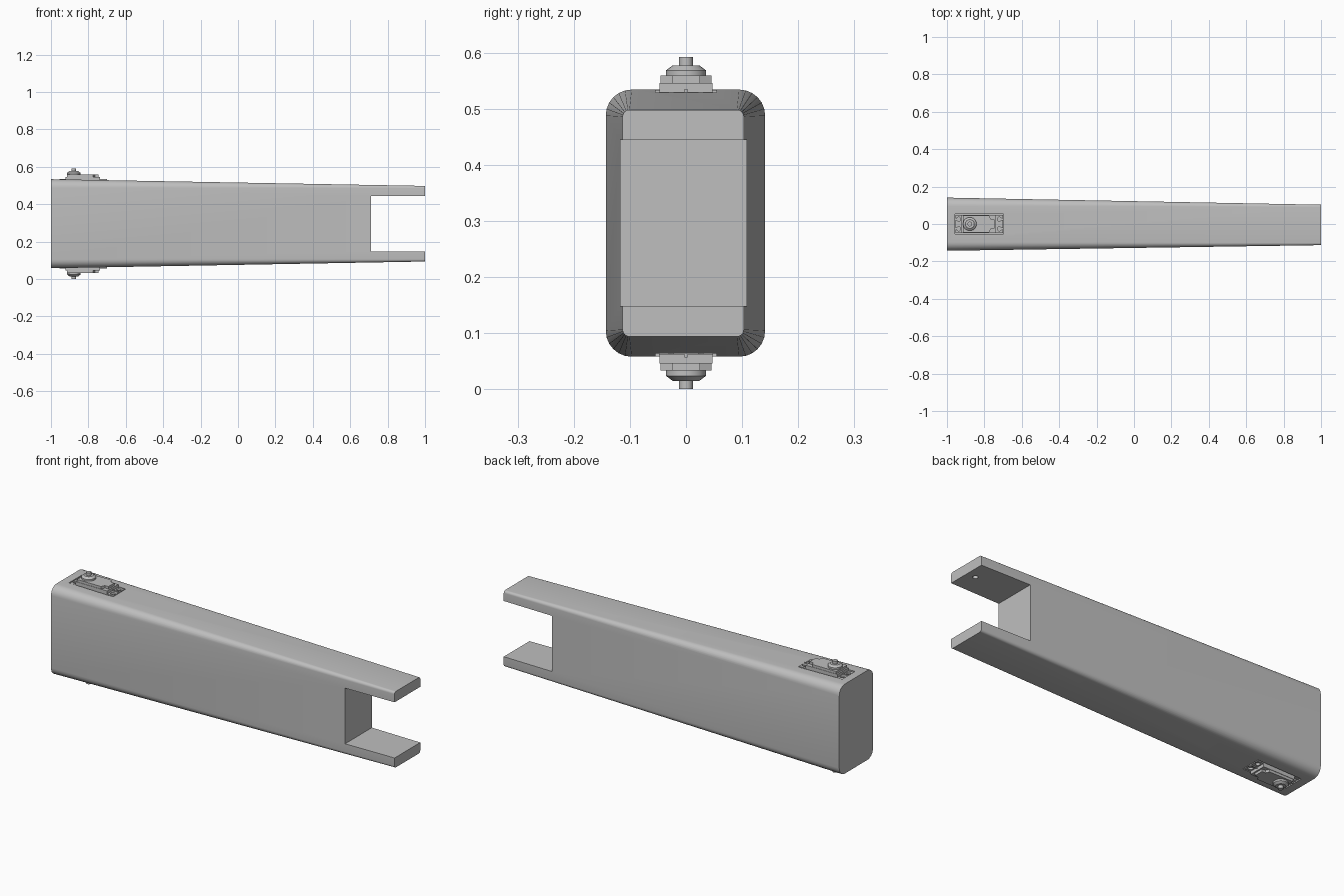
import bpy, bmesh
from math import sin, cos, pi, radians

MID_Z = 0.296

if "Cube" in bpy.data.objects:
    bpy.data.objects.remove(bpy.data.objects["Cube"])

grey = bpy.data.materials.new("plain grey")
grey.use_nodes = True
grey.diffuse_color = (0.52, 0.52, 0.52, 1)
grey.node_tree.nodes["Principled BSDF"].inputs["Base Color"].default_value = (0.52, 0.52, 0.52, 1)


def loft(name, rings):
    """Closed solid through rings of equal point count."""
    bm = bmesh.new()
    loops = [[bm.verts.new(p) for p in ring] for ring in rings]
    n = len(loops[0])
    for a, b in zip(loops, loops[1:]):
        for i in range(n):
            j = (i + 1) % n
            bm.faces.new((a[i], a[j], b[j], b[i]))
    bm.faces.new(loops[0])
    bm.faces.new(loops[-1])
    bmesh.ops.recalc_face_normals(bm, faces=bm.faces)
    mesh = bpy.data.meshes.new(name)
    bm.to_mesh(mesh)
    bm.free()
    mesh.materials.append(grey)
    ob = bpy.data.objects.new(name, mesh)
    bpy.context.collection.objects.link(ob)
    return ob


def prism(name, outline, z0, z1, flip=False):
    zs = [2 * MID_Z - z if flip else z for z in (z0, z1)]
    return loft(name, [[(x, y, z) for x, y in outline] for z in zs])


def rect(x0, x1, y0, y1):
    return [(x0, y0), (x1, y0), (x1, y1), (x0, y1)]


def circle(cx, cy, r, n=24):
    return [(cx + r * cos(2 * pi * i / n), cy + r * sin(2 * pi * i / n)) for i in range(n)]


def rounded_section(x, y0, y1, z0, z1, r, seg=6):
    pts = []
    corners = ((y1 - r, z1 - r), (y0 + r, z1 - r), (y0 + r, z0 + r), (y1 - r, z0 + r))
    for q, (cy, cz) in enumerate(corners):
        for i in range(seg + 1):
            a = pi / 2 * (q + i / seg)
            pts.append((x, cy + r * cos(a), cz + r * sin(a)))
    return pts


def activate(ob):
    bpy.ops.object.select_all(action='DESELECT')
    ob.select_set(True)
    bpy.context.view_layer.objects.active = ob


def cut(ob, cutter):
    mod = ob.modifiers.new("cut", 'BOOLEAN')
    mod.operation = 'DIFFERENCE'
    mod.solver = 'EXACT'
    mod.object = cutter
    activate(ob)
    bpy.ops.object.modifier_apply(modifier=mod.name)
    bpy.data.objects.remove(cutter)


def smooth(ob, angle=25):
    activate(ob)
    bpy.ops.object.shade_smooth_by_angle(angle=radians(angle))


# Tapered arm with forked tip
arm = loft("tapered_arm", [
    rounded_section(-1, -0.143, 0.141, 0.058, 0.534, 0.046),
    rounded_section(1, -0.113, 0.103, 0.094, 0.498, 0.012)])
cut(arm, prism("fork_cutter", rect(0.712, 1.2, -0.3, 0.3), 0.148, 0.444))
# Blind socket in the upper fork
cut(arm, prism("socket_cutter", circle(0.95, 0, 0.013), 0.42, 0.475))
# Shallow servo pockets, top and bottom
for flip in (False, True):
    cut(arm, prism("pocket_cutter", rect(-0.957, -0.697, -0.054, 0.054), 0.515, 0.6, flip))
smooth(arm)


def tab_outline(inner, outer):
    """Mounting ear with two keyhole slots open to its outer edge."""
    s = 1 if outer > inner else -1
    pts = [(inner, -0.048), (outer, -0.048)]
    for cy in (-0.026, 0.026):
        cx = (inner + outer) / 2
        pts.append((outer, cy - 0.004))
        for i in range(13):
            a = -0.4 - (2 * pi - 0.8) * i / 12
            pts.append((cx + s * 0.011 * cos(a), cy + 0.011 * sin(a)))
        pts.append((outer, cy + 0.004))
    return pts + [(outer, 0.048), (inner, 0.048)]


def servo(side, flip):
    # Case, raised lid with a stepped nose
    prism(side + "_servo_case", rect(-0.923, -0.737, -0.047, 0.047), 0.505, 0.546, flip)
    lid = [(-0.915, -0.045), (-0.775, -0.045), (-0.765, -0.025), (-0.745, -0.025),
           (-0.745, 0.025), (-0.765, 0.025), (-0.775, 0.045), (-0.915, 0.045)]
    prism(side + "_servo_lid", lid, 0.545, 0.559, flip)
    # Mounting ears with stiffening ribs
    for end, inner, outer in (("rear", -0.921, -0.954), ("fore", -0.739, -0.7)):
        prism(f"{side}_{end}_ear", tab_outline(inner, outer), 0.514, 0.53, flip)
        x0, x1 = sorted((inner, outer))
        prism(f"{side}_{end}_rib", rect(x0, x1, -0.003, 0.003), 0.529, 0.535, flip)
    # Turned hub and output shaft
    profile = [(0.036, 0.555), (0.036, 0.568), (0.024, 0.577),
               (0.0125, 0.577), (0.0125, 0.592)]
    rings = [[(x, y, 2 * MID_Z - z if flip else z) for x, y in circle(-0.878, 0, r)]
             for r, z in profile]
    smooth(loft(side + "_servo_hub", rings))


servo("upper", False)
servo("lower", True)
